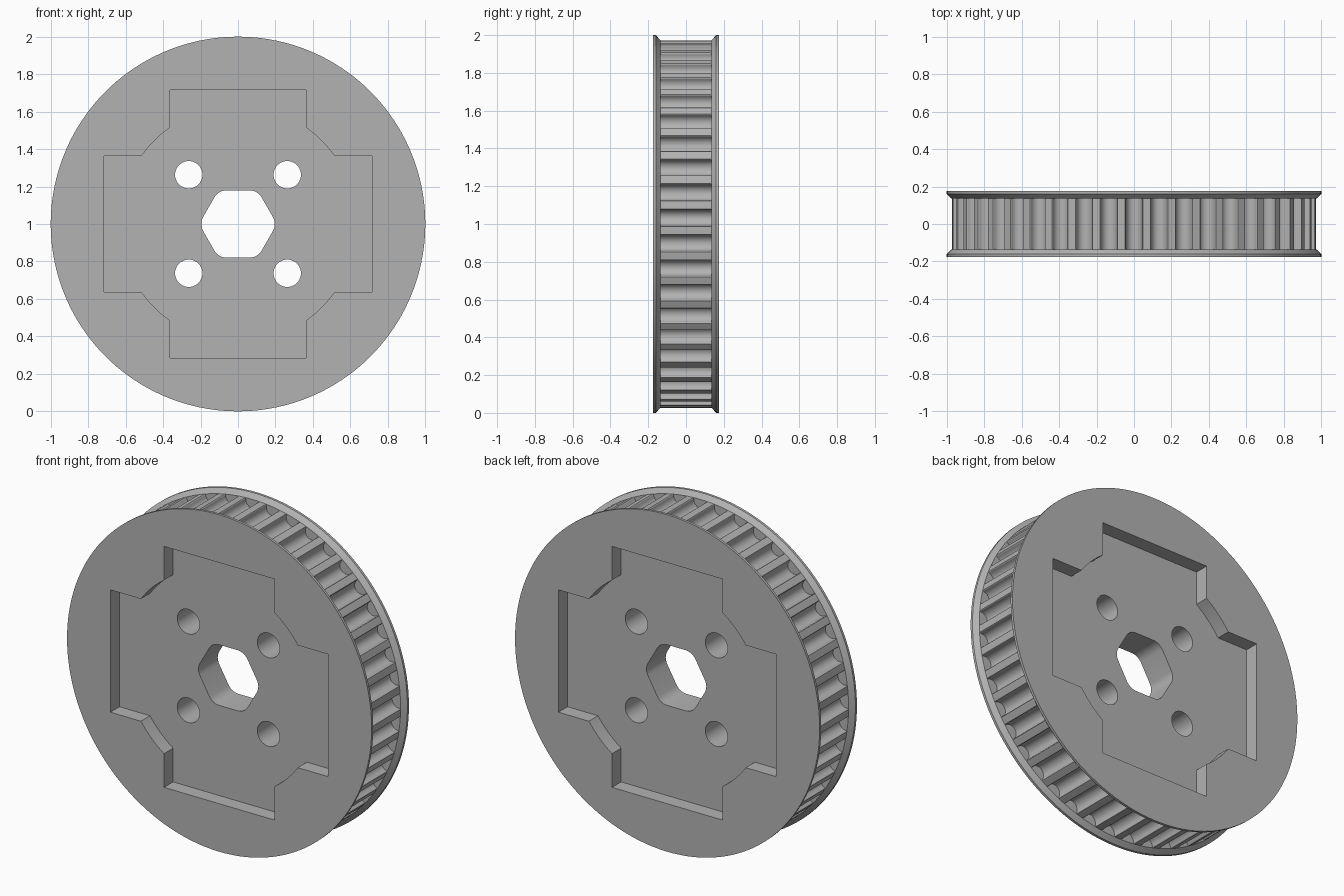
import bpy, bmesh
from math import sin, cos, pi, radians, sqrt, atan2
from mathutils import Matrix, Vector

cube = bpy.data.objects.get("Cube")
if cube:
    bpy.data.objects.remove(cube, do_unlink=True)

TEETH = 45
RIM, LAND = 1.0, 0.973            # flange and tooth radii
HALF, LIP, BELT = 0.175, 0.16, 0.135   # half widths of flange, lip and belt track
FLOOR = 0.09                      # half thickness of the web

grey = bpy.data.materials.new("grey")
grey.use_nodes = True
colour = (0.45, 0.45, 0.45, 1)
grey.diffuse_color = colour
grey.node_tree.nodes["Principled BSDF"].inputs["Base Color"].default_value = colour


def make_object(name, bm):
    bmesh.ops.recalc_face_normals(bm, faces=bm.faces)
    mesh = bpy.data.meshes.new(name)
    bm.to_mesh(mesh)
    bm.free()
    mesh.materials.append(grey)
    obj = bpy.data.objects.new(name, mesh)
    bpy.context.collection.objects.link(obj)
    return obj


def prism(bm, outline, y0, y1):
    """Extrude an (x, z) outline from y0 to y1."""
    face = bm.faces.new([bm.verts.new((x, y0, z)) for x, z in outline])
    ext = bmesh.ops.extrude_face_region(bm, geom=[face])["geom"]
    verts = [v for v in ext if isinstance(v, bmesh.types.BMVert)]
    bmesh.ops.translate(bm, verts=verts, vec=(0, y1 - y0, 0))


def arc(cx, cz, r, a0, a1, n):
    steps = [a0 + (a1 - a0) * i / n for i in range(n + 1)]
    return [(cx + r * cos(a), cz + r * sin(a)) for a in steps]


# Pulley body: a wheel with a bevelled flange on each side
bm = bmesh.new()
profile = [(0, -HALF), (RIM, -HALF), (RIM, -LIP), (LAND, -BELT),
           (LAND, BELT), (RIM, LIP), (RIM, HALF), (0, HALF)]
verts = [bm.verts.new((r, y, 0)) for r, y in profile]
edges = [bm.edges.new(pair) for pair in zip(verts, verts[1:])]
bmesh.ops.spin(bm, geom=verts + edges, cent=(0, 0, 0), axis=(0, 1, 0),
               angle=2 * pi, steps=4 * TEETH, use_duplicate=False)
bmesh.ops.remove_doubles(bm, verts=bm.verts, dist=1e-5)
bmesh.ops.dissolve_limit(bm, angle_limit=0.001, verts=bm.verts, edges=bm.edges)
pulley = make_object("pulley", bm)

# Belt grooves: round-bottomed slots with softened mouths, one at the top
bm = bmesh.new()
r, fil = 0.043, 0.008
right_lip = arc(r + fil, LAND - fil, fil, pi, pi / 2, 3)
left_lip = [(-x, z) for x, z in reversed(right_lip)]
slot = (arc(0, LAND - 0.012, r, pi, 2 * pi, 12) + right_lip
        + [(r + fil, 1.03), (-r - fil, 1.03)] + left_lip)
for i in range(TEETH):
    a = 2 * pi * i / TEETH
    prism(bm, [(x * cos(a) - z * sin(a), x * sin(a) + z * cos(a)) for x, z in slot],
          -BELT, BELT)
grooves = make_object("groove_cutter", bm)

# Recess on both faces: a cross merged with a disc
bm = bmesh.new()
ARM, WIDE, DISC = 0.715, 0.363, 0.63
meet = sqrt(DISC ** 2 - WIDE ** 2)
a0 = atan2(WIDE, meet)
quarter = [(ARM, -WIDE), (ARM, WIDE)] + arc(0, 0, DISC, a0, pi / 2 - a0, 10)
cross = []
for c, s in ((1, 0), (0, 1), (-1, 0), (0, -1)):
    cross += [(x * c - z * s, x * s + z * c) for x, z in quarter]
for side in (-1, 1):
    prism(bm, cross, side * FLOOR, side * 0.3)
recess = make_object("recess_cutter", bm)

# Bore: rounded hexagon, plus four bolt holes
bm = bmesh.new()
fillet, flat = 0.075, 0.18
corner = (flat - fillet) / cos(pi / 6)
bore = []
for i in range(6):
    a = i * pi / 3
    bore += arc(corner * cos(a), corner * sin(a), fillet, a - pi / 6, a + pi / 6, 6)
prism(bm, bore, -0.3, 0.3)
for sx in (-1, 1):
    for sz in (-1, 1):
        prism(bm, arc(sx * 0.263, sz * 0.263, 0.073, 0, 2 * pi, 40)[:-1], -0.3, 0.3)
holes = make_object("hole_cutter", bm)

# Cut everything and bake the result
for cutter in (grooves, recess, holes):
    mod = pulley.modifiers.new(cutter.name, 'BOOLEAN')
    mod.operation, mod.solver, mod.object = 'DIFFERENCE', 'EXACT', cutter
bpy.context.view_layer.update()
baked = bpy.data.meshes.new_from_object(
    pulley.evaluated_get(bpy.context.evaluated_depsgraph_get()))
pulley.modifiers.clear()
pulley.data = baked
for cutter in (grooves, recess, holes):
    bpy.data.objects.remove(cutter, do_unlink=True)

# Stand on the ground and smooth the curved walls
pulley.data.transform(Matrix.Translation(Vector((0, 0, RIM))))
bpy.ops.object.select_all(action='DESELECT')
pulley.select_set(True)
bpy.context.view_layer.objects.active = pulley
bpy.ops.object.shade_smooth_by_angle(angle=radians(32))
